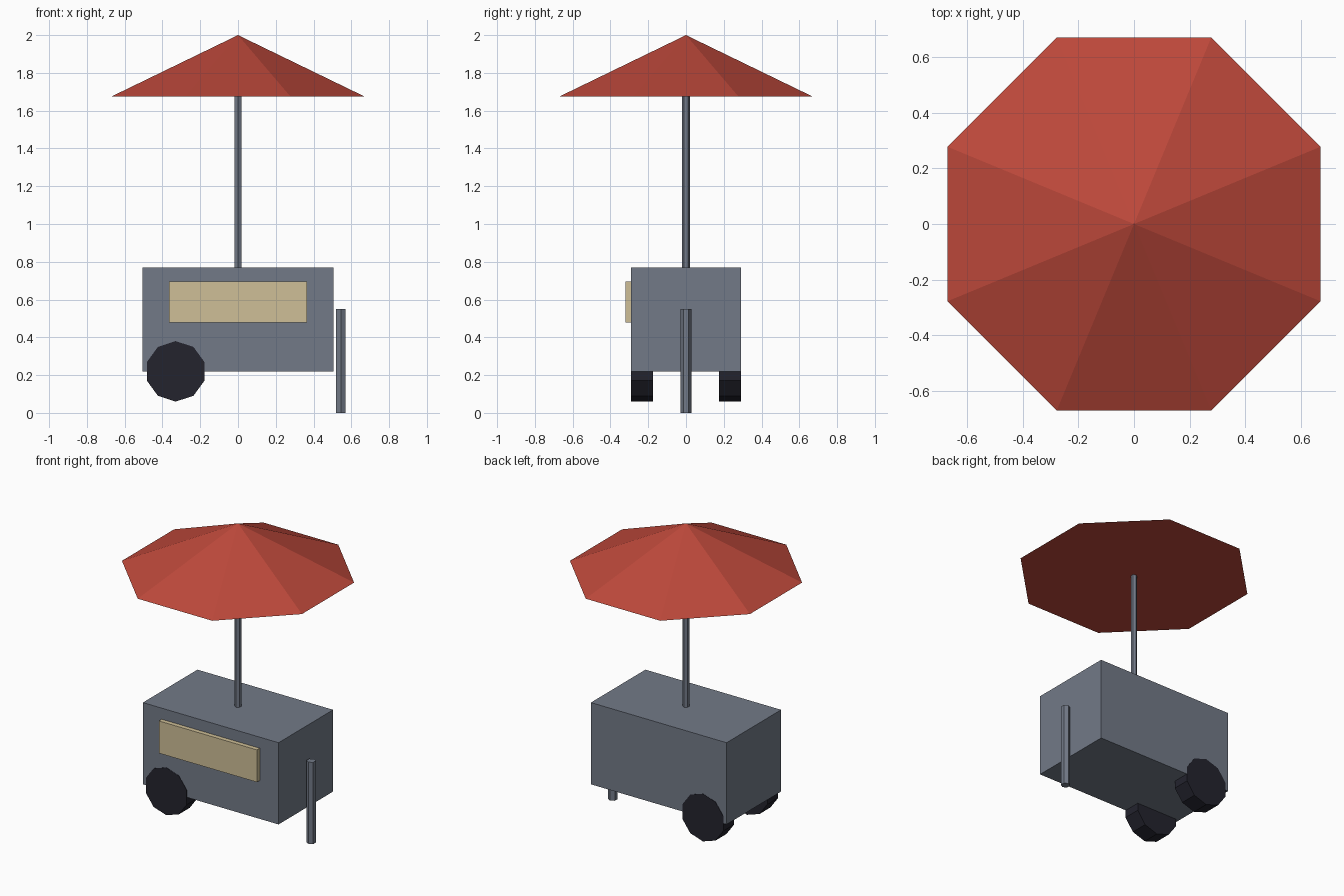
import bpy
from math import pi, cos

cube = bpy.data.objects.get("Cube")
if cube:
    bpy.data.objects.remove(cube, do_unlink=True)


def material(name, rgb):
    mat = bpy.data.materials.new(name)
    mat.use_nodes = True
    color = (*rgb, 1)
    mat.diffuse_color = color
    mat.node_tree.nodes["Principled BSDF"].inputs["Base Color"].default_value = color
    return mat


def finish(name, mat):
    obj = bpy.context.object
    obj.name = obj.data.name = name
    obj.data.materials.append(mat)
    return obj


def box(name, center, size, mat):
    bpy.ops.mesh.primitive_cube_add(size=1, location=center)
    obj = finish(name, mat)
    obj.scale = size
    return obj


def cylinder(name, sides, radius, depth, center, mat, rotation=(0, 0, 0)):
    bpy.ops.mesh.primitive_cylinder_add(vertices=sides, radius=radius, depth=depth,
                                        location=center, rotation=rotation)
    return finish(name, mat)


def post(name, radius, x, bottom, top, mat):
    return cylinder(name, 6, radius, top - bottom, (x, 0, (top + bottom) / 2), mat)


steel = material("steel grey", (0.17, 0.195, 0.245))
red = material("canopy red", (0.51, 0.065, 0.043))
cream = material("cream", (0.62, 0.52, 0.31))
rubber = material("dark rubber", (0.017, 0.017, 0.027))

# Cart body and serving panel
box("cart_body", (0, 0, 0.495), (1.01, 0.58, 0.55), steel)
box("serving_panel", (0, -0.3, 0.587), (0.73, 0.04, 0.217), cream)

# Pair of wheels, just proud of the body sides
for side, name in ((-1, "front_wheel"), (1, "back_wheel")):
    cylinder(name, 10, 0.16, 0.116, (-0.33, side * 0.234, 0.22), rubber, (pi / 2, 0, 0))

# Standing leg and parasol pole
post("support_leg", 0.029, 0.545, 0, 0.55, steel)
post("parasol_pole", 0.02, 0, 0.75, 1.72, steel)

# Eight-sided closed canopy with flat edges facing the axes
bpy.ops.mesh.primitive_cone_add(vertices=8, radius1=0.67 / cos(pi / 8), depth=0.325,
                                location=(0, 0, 1.8375), rotation=(0, 0, pi / 8))
finish("parasol_canopy", red)
